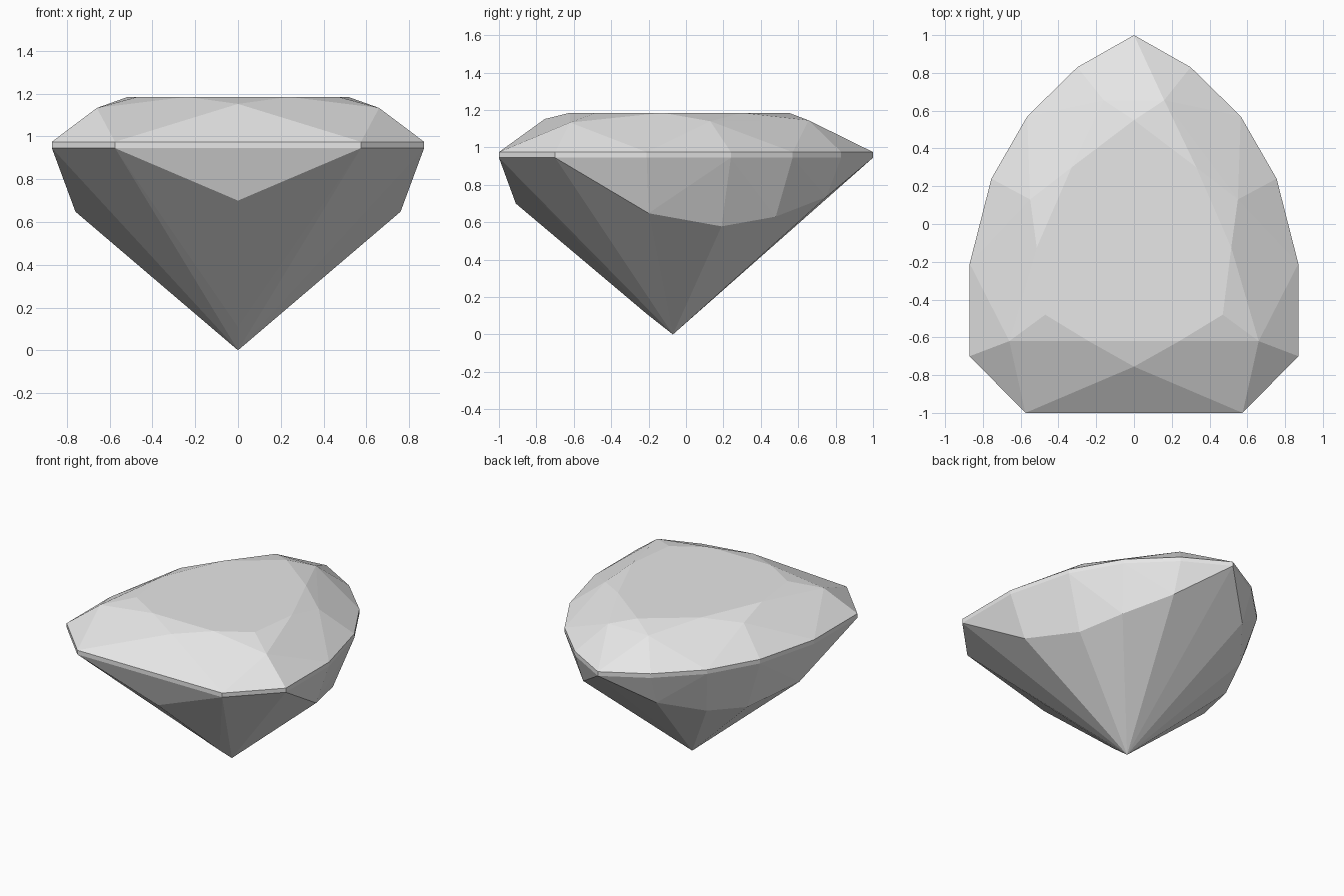
import bpy
import bmesh
from math import radians

cube = bpy.data.objects.get("Cube")
if cube:
    bpy.data.objects.remove(cube, do_unlink=True)

GIRDLE_LOW, GIRDLE_HIGH, TABLE = 0.945, 0.975, 1.185

# Half outlines of each tier; points off the centre line get mirrored
girdle = [(0, 1), (0.3, 0.83), (0.565, 0.57), (0.755, 0.24),
          (0.87, -0.21), (0.87, -0.7), (0.575, -1)]
table = [(0, 0.55), (0.33, 0.3), (0.515, -0.125), (0.47, -0.48), (0.24, -0.62)]
crown = [(0.16, 0.655, 1.145), (0.55, 0.13, 1.14), (0.66, -0.62, 1.133), (0, -0.755, 1.152)]
pavilion = [(0.29, 0.75, 0.735), (0.5, 0.48, 0.63), (0.62, 0.19, 0.578),
            (0.76, -0.2, 0.648), (0, -0.91, 0.7), (0, -0.21, 0.11), (0, -0.07, 0)]


def at_height(outline, z):
    return [(x, y, z) for x, y in outline]


def mirrored(points):
    return points + [(-x, y, z) for x, y, z in points if x > 0]


# Cut stone: the facets are the convex skin around all tiers
bm = bmesh.new()
tiers = (at_height(girdle, GIRDLE_LOW) + at_height(girdle, GIRDLE_HIGH)
         + at_height(table, TABLE) + crown + pavilion)
for point in mirrored(tiers):
    bm.verts.new(point)
bmesh.ops.convex_hull(bm, input=bm.verts[:])

# Merge triangles that share one flat facet
bmesh.ops.dissolve_limit(bm, angle_limit=radians(1.5),
                         verts=bm.verts[:], edges=bm.edges[:])
bmesh.ops.recalc_face_normals(bm, faces=bm.faces[:])

mesh = bpy.data.meshes.new("pear_cut_gem")
bm.to_mesh(mesh)
bm.free()
gem = bpy.data.objects.new("pear_cut_gem", mesh)
bpy.context.collection.objects.link(gem)

# Single pale grey stone colour
grey = bpy.data.materials.new("pale_grey_stone")
grey.use_nodes = True
colour = (0.8, 0.8, 0.8, 1)
grey.diffuse_color = colour
grey.node_tree.nodes["Principled BSDF"].inputs["Base Color"].default_value = colour
mesh.materials.append(grey)
